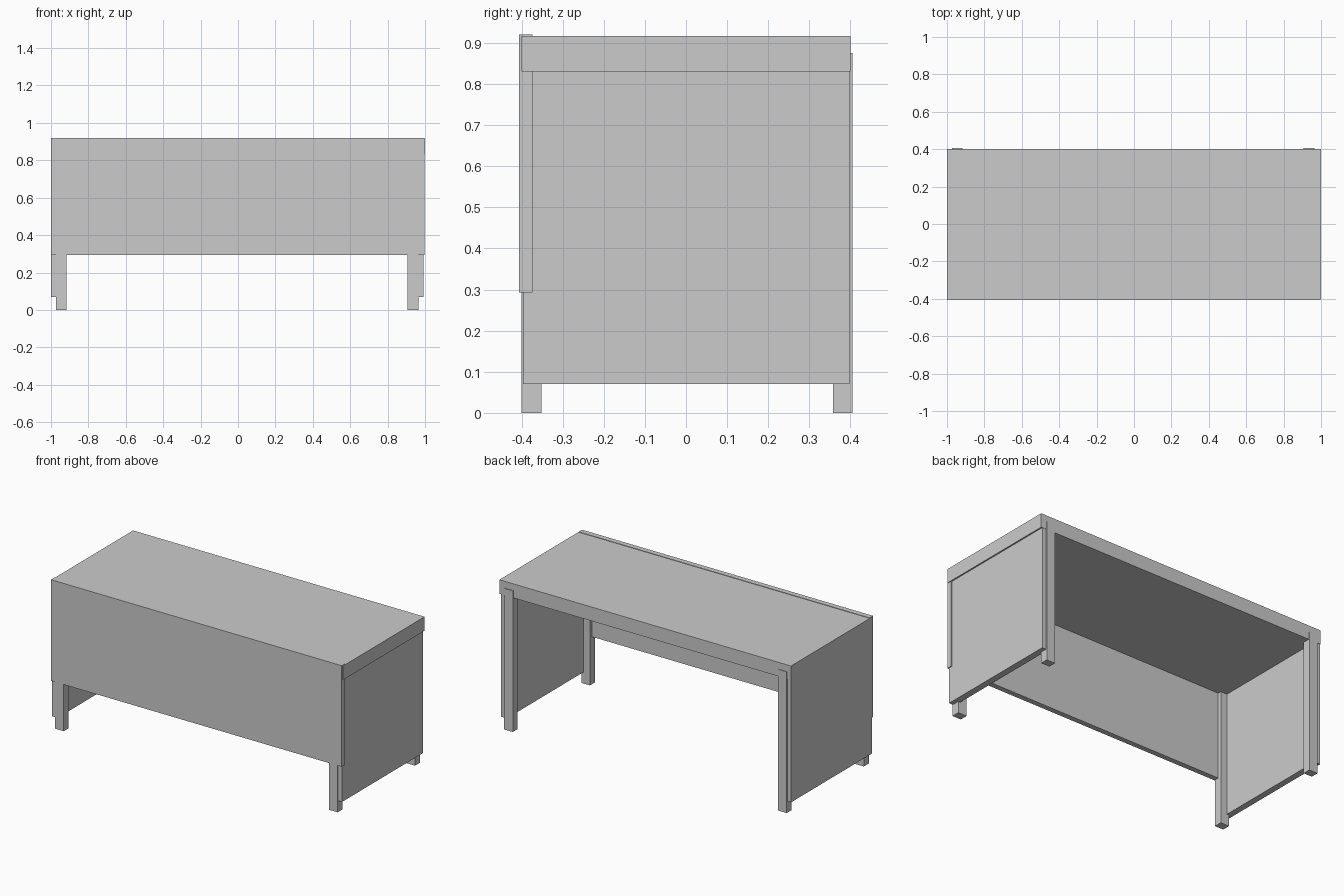
import bpy

if "Cube" in bpy.data.objects:
    bpy.data.objects.remove(bpy.data.objects["Cube"])


def box(name, x, y, z):
    """Axis-aligned box from (min, max) ranges."""
    size = [r[1] - r[0] for r in (x, y, z)]
    centre = [(r[0] + r[1]) / 2 for r in (x, y, z)]
    bpy.ops.mesh.primitive_cube_add(size=1, location=centre)
    ob = bpy.context.object
    ob.name = name
    ob.scale = size
    bpy.ops.object.transform_apply(location=False, rotation=False, scale=True)
    return ob


# Thick desk top
box("desk_top", (-1.0, 1.0), (-0.4, 0.4), (0.83, 0.917))

# Front modesty panel, standing just proud of the top
box("front_panel", (-0.999, 0.996), (-0.406, -0.373), (0.293, 0.92))

# Side panels
box("left_side_panel", (-0.999, -0.96), (-0.397, 0.398), (0.07, 0.85))
box("right_side_panel", (0.95, 0.991), (-0.397, 0.398), (0.07, 0.85))

# Four square legs; the back pair overlaps the edge of the top
for side, x in (("left", (-0.974, -0.916)), ("right", (0.905, 0.964))):
    box(f"front_{side}_leg", x, (-0.4, -0.351), (0, 0.875))
    box(f"back_{side}_leg", x, (0.357, 0.405), (0, 0.875))
